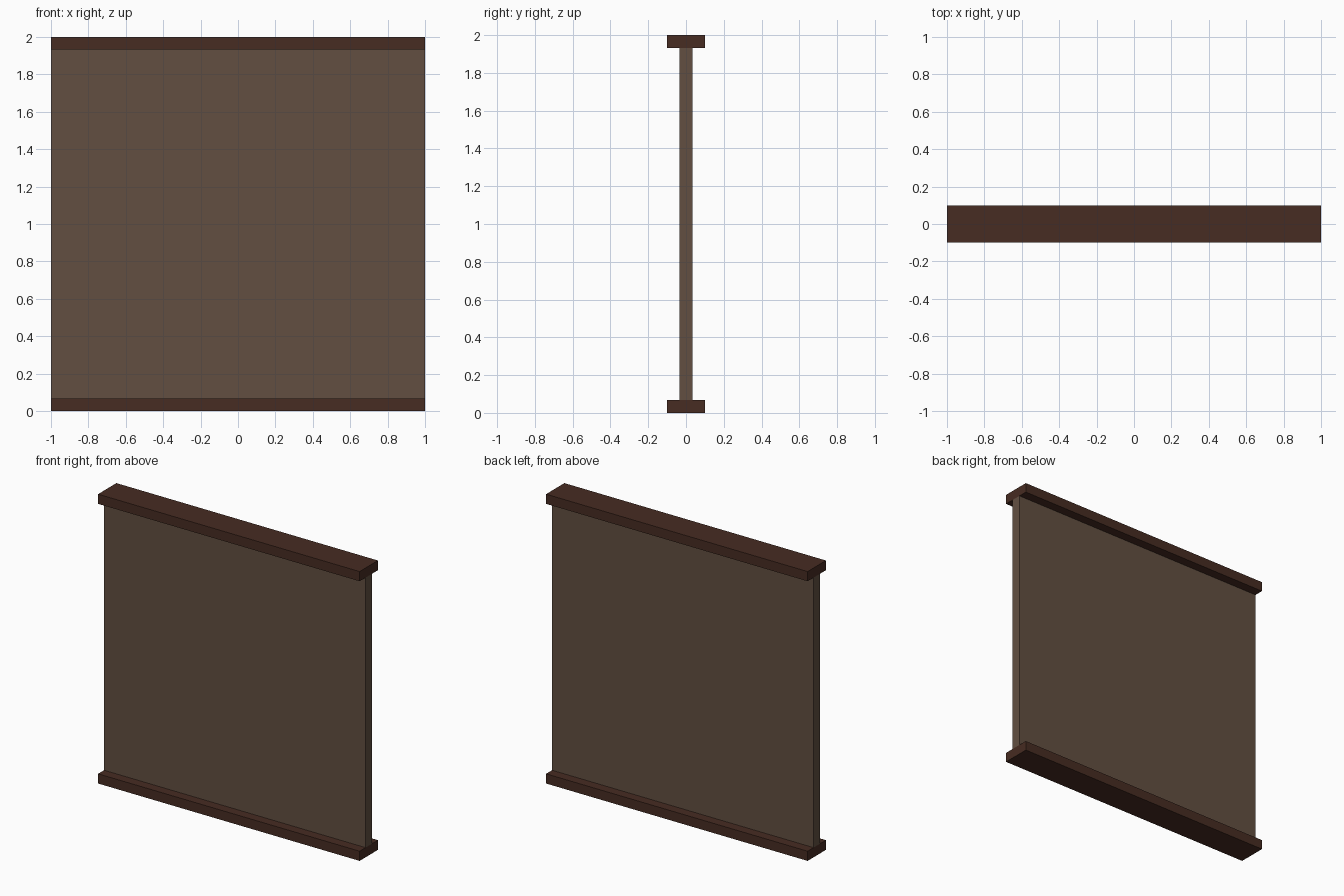
import bpy

if "Cube" in bpy.data.objects:
    bpy.data.objects.remove(bpy.data.objects["Cube"])


def material(name, rgb):
    mat = bpy.data.materials.new(name)
    mat.diffuse_color = (*rgb, 1.0)
    mat.use_nodes = True
    mat.node_tree.nodes["Principled BSDF"].inputs["Base Color"].default_value = mat.diffuse_color
    return mat


def box(name, size, z_centre, mat):
    bpy.ops.mesh.primitive_cube_add(size=1, location=(0, 0, z_centre))
    obj = bpy.context.object
    obj.name = name
    obj.scale = size
    bpy.ops.object.transform_apply(location=False, rotation=False, scale=True)
    obj.data.materials.append(mat)
    return obj


dark_wood = material("dark brown wood", (0.063, 0.025, 0.016))
panel_brown = material("panel brown", (0.122, 0.078, 0.053))

HEIGHT, RAIL = 2.0, 0.067

# Thin wall panel between the rails
box("wall_panel", (2.0, 0.07, HEIGHT - 2 * RAIL), HEIGHT / 2, panel_brown)

# Wider rails along the bottom and top
for name, z in (("bottom_rail", RAIL / 2), ("top_rail", HEIGHT - RAIL / 2)):
    box(name, (2.0, 0.2, RAIL), z, dark_wood)
